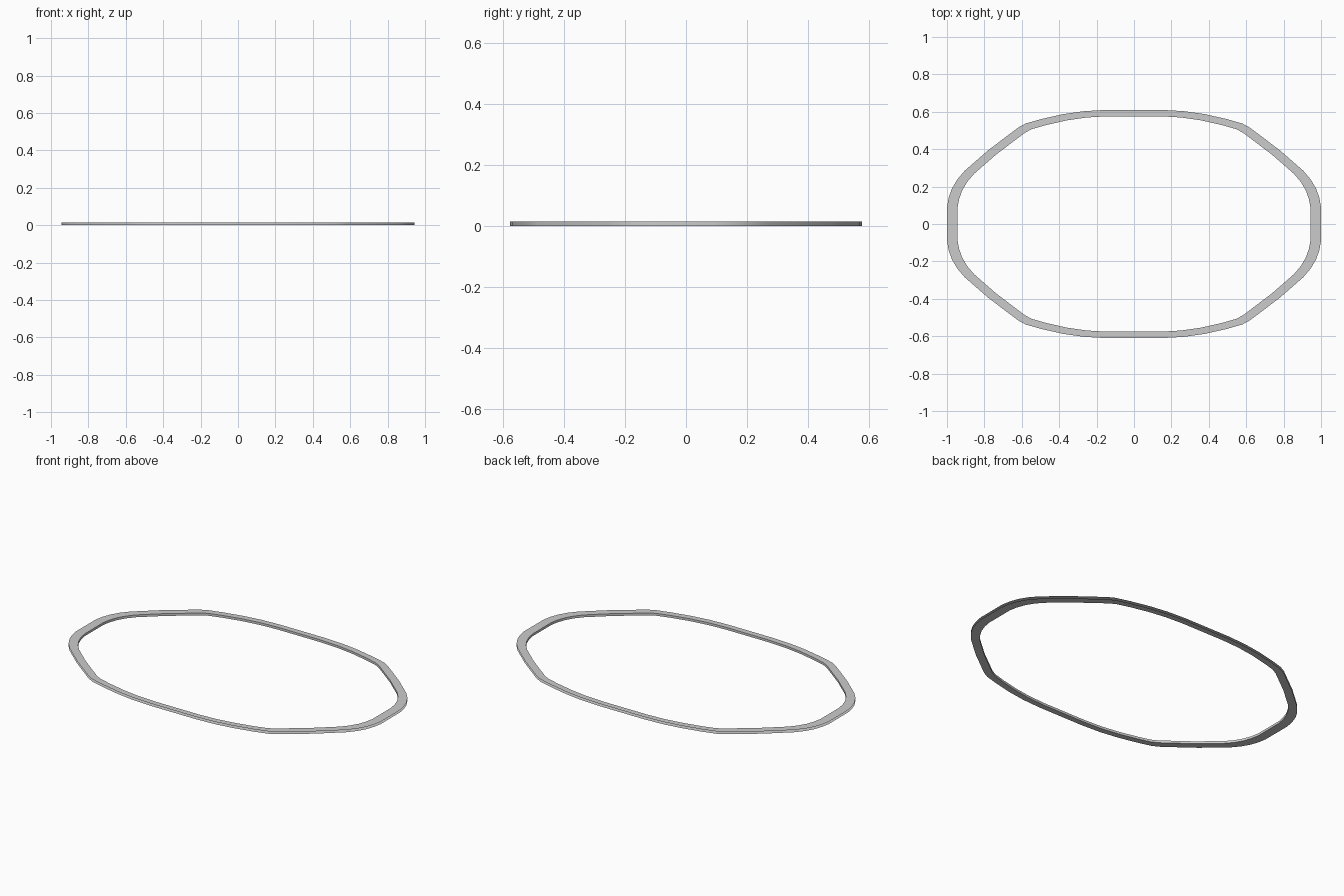
import bpy, bmesh

if "Cube" in bpy.data.objects:
    bpy.data.objects.remove(bpy.data.objects["Cube"])

HEIGHT = 0.014
INNER = 0.944      # inner outline is a scaled copy of the outer one

# One quadrant of the outer outline, from top middle to right middle
quarter = [(0.15, 0.61), (0.27, 0.603), (0.38, 0.587), (0.50, 0.56),
           (0.58, 0.537), (0.62, 0.515), (0.78, 0.394), (0.905, 0.285),
           (0.945, 0.238), (0.973, 0.19), (0.991, 0.14), (1.0, 0.09)]

# Mirror the quadrant into a closed loop
half = quarter + [(x, -y) for x, y in reversed(quarter)]
outline = half + [(-x, -y) for x, y in half]

bm = bmesh.new()


def ring(scale, z):
    return [bm.verts.new((x * scale, y * scale, z)) for x, y in outline]


# Trim section: bottom flange, inner wall, top flange (outer side left open)
rings = [ring(1, 0), ring(INNER, 0), ring(INNER, HEIGHT), ring(1, HEIGHT)]
n = len(outline)
for a, b in zip(rings, rings[1:]):
    for i in range(n):
        j = (i + 1) % n
        bm.faces.new((a[i], a[j], b[j], b[i]))
bm.normal_update()
# Top flange must face up
if bm.faces[:][-1].normal.z < 0:
    bmesh.ops.reverse_faces(bm, faces=bm.faces[:])

mesh = bpy.data.meshes.new("edge_trim")
bm.to_mesh(mesh)
bm.free()
trim = bpy.data.objects.new("edge_trim", mesh)
bpy.context.collection.objects.link(trim)

# Smooth around the wall, sharp at the flanges
bpy.context.view_layer.objects.active = trim
trim.select_set(True)
bpy.ops.object.shade_smooth_by_angle()
